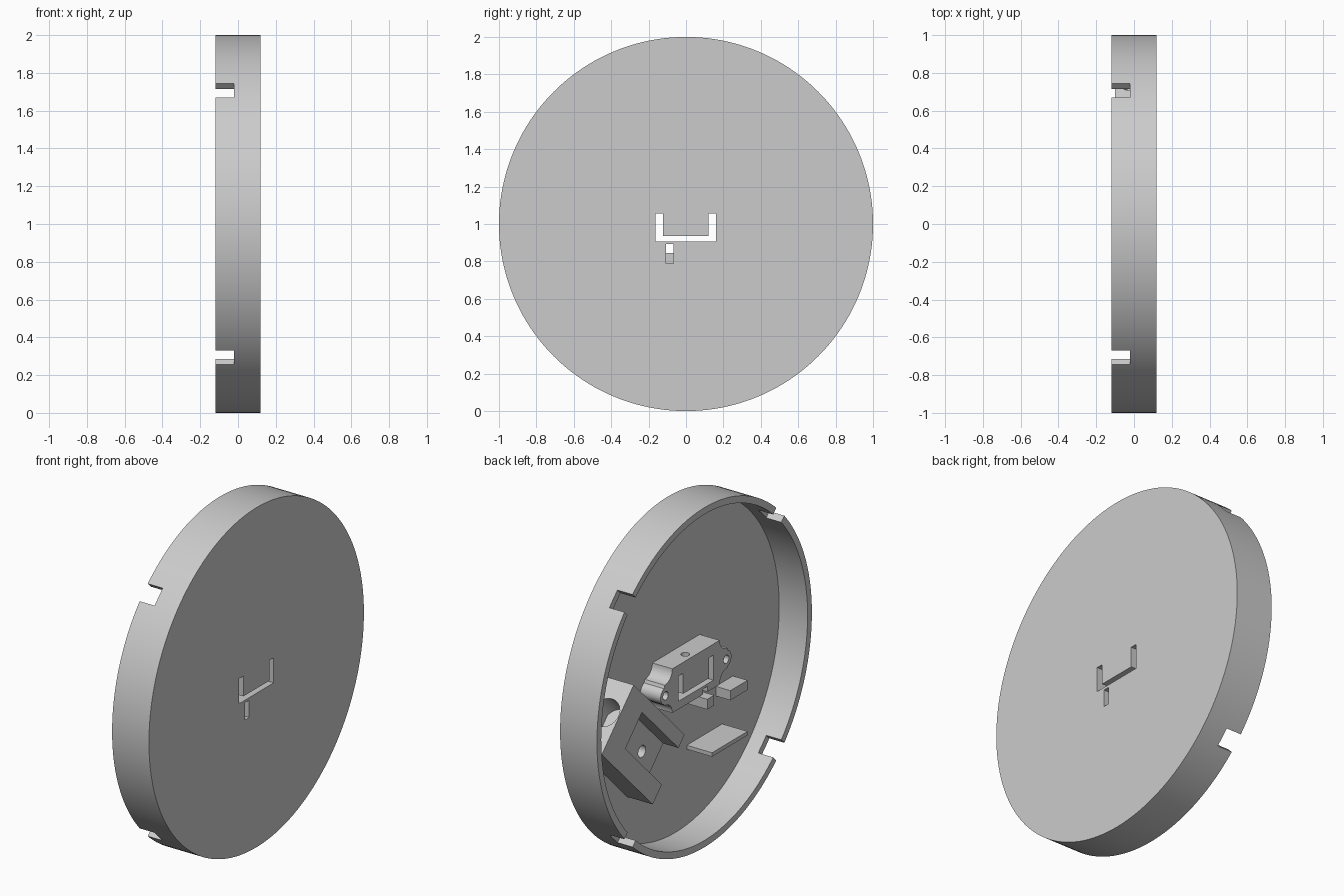
import bpy, bmesh, math
from mathutils import Matrix

if "Cube" in bpy.data.objects:
    bpy.data.objects.remove(bpy.data.objects["Cube"])

grey = bpy.data.materials.new("plain_grey")
grey.use_nodes = True
colour = (0.6, 0.6, 0.6, 1)
grey.diffuse_color = colour
grey.node_tree.nodes["Principled BSDF"].inputs["Base Color"].default_value = colour

FRONT, FLOOR, BACK = -0.12, 0.065, 0.12   # open rim, inner floor, closed face
ROOT = FLOOR + 0.01                       # inner parts sink slightly into the floor
CENTRE = 1.0


def prism(name, points, x0, x1, turn=0):
    """Extrude a (y, z) outline along x, turned about the disc axis."""
    bm = bmesh.new()
    face = bm.faces.new([bm.verts.new((x0, y, z)) for y, z in points])
    out = bmesh.ops.extrude_face_region(bm, geom=[face])["geom"]
    verts = [g for g in out if isinstance(g, bmesh.types.BMVert)]
    bmesh.ops.translate(bm, verts=verts, vec=(x1 - x0, 0, 0))
    bmesh.ops.recalc_face_normals(bm, faces=bm.faces)
    bm.transform(Matrix.Translation((0, 0, CENTRE)) @ Matrix.Rotation(turn, 4, 'X'))
    mesh = bpy.data.meshes.new(name)
    bm.to_mesh(mesh)
    bm.free()
    mesh.materials.append(grey)
    obj = bpy.data.objects.new(name, mesh)
    bpy.context.collection.objects.link(obj)
    return obj


def rect(y0, y1, z0, z1):
    return [(y0, z0), (y1, z0), (y1, z1), (y0, z1)]


def arc(y, z, r, start, end, n):
    angles = [math.radians(start + (end - start) * i / n) for i in range(n + 1)]
    return [(y + r * math.cos(a), z + r * math.sin(a)) for a in angles]


def circle(y, z, r, n=32):
    return arc(y, z, r, 0, 360, n)[:-1]


def drill(name, location, r, depth, rotation):
    bpy.ops.mesh.primitive_cylinder_add(vertices=32, radius=r, depth=depth,
                                        location=location, rotation=rotation)
    obj = bpy.context.object
    obj.name = name
    return obj


def cut(obj, cutters):
    """Subtract every cutter and keep the result as plain mesh."""
    for c in cutters:
        m = obj.modifiers.new("cut", 'BOOLEAN')
        m.object, m.operation, m.solver = c, 'DIFFERENCE', 'EXACT'
    bpy.context.view_layer.update()
    deps = bpy.context.evaluated_depsgraph_get()
    mesh = bpy.data.meshes.new_from_object(obj.evaluated_get(deps))
    obj.modifiers.clear()
    obj.data = mesh
    mesh.materials.clear()
    mesh.materials.append(grey)
    for p in mesh.polygons:
        p.material_index = 0


# Cutters shared by the shell and the port block
u_slot = prism("u_slot_cutter", [(-0.163, 0.055), (-0.163, -0.093), (0.161, -0.093), (0.161, 0.055),
                                 (0.12, 0.055), (0.12, -0.065), (-0.122, -0.065), (-0.122, 0.055)],
               -0.2, 0.2)
small_slot = prism("small_slot_cutter", rect(-0.107, -0.067, -0.21, -0.108), -0.2, 0.2)

# Round shell: disc, hollow and four rim notches on the diagonals
shell = prism("round_shell", circle(0, 0, 1, 160), FRONT, BACK)
hollow = prism("hollow_cutter", circle(0, 0, 0.96, 160), FRONT - 0.1, FLOOR)
notches = [prism("notch_cutter", rect(0.9, 1.1, -0.053, 0.053), FRONT - 0.1, -0.022,
                 math.radians(45 + 90 * i)) for i in range(4)]
cut(shell, [hollow, u_slot, small_slot] + notches)

# Port block: body with two eared sides joined by concave curves
side = [(0.2, -0.14)] + arc(0.29, -0.14, 0.07, 180, 90, 8)
side += arc(0.28, -0.015, 0.05, -70, 70, 10) + arc(0.29, 0.12, 0.07, 270, 180, 8) + [(0.2, 0.12)]
outline = side + [(-y, z) for y, z in reversed(side)]
port_block = prism("port_block", outline, -0.065, ROOT)
ear_holes = [prism("ear_hole_cutter", circle(s * 0.282, -0.015, 0.024), -0.2, FLOOR - 0.01)
             for s in (-1, 1)]
top_hole = drill("top_hole_cutter", (-0.015, 0.03, CENTRE + 0.12), 0.024, 0.09, (0, 0, 0))
cut(port_block, [u_slot, small_slot, top_hole] + ear_holes)

# Small posts and the shelf standing on the floor
prism("slot_post", rect(-0.118, -0.055, -0.215, -0.155), -0.1, ROOT)
prism("support_post", rect(-0.53, -0.37, -0.3, -0.243), -0.03, ROOT)
prism("shelf", rect(-0.43, -0.1, -0.51, -0.487), -0.1, ROOT)

# Diagonal holder: outline along the tangent and radius, then turned
TURN = math.radians(-45)


def holder_point(t, n):
    k = math.sqrt(0.5)
    return k * (t + n), CENTRE + k * (t - n)


holder = prism("diagonal_holder", rect(0.31, 0.73, -0.09, 0.58), -0.1, ROOT, TURN)
recess = prism("recess_cutter", rect(0.39, 0.61, -0.2, 0.39), -0.2, 0.0, TURN)
screw_hole = prism("screw_hole_cutter", circle(0.51, 0.07, 0.035), -0.2, FLOOR - 0.01, TURN)
y, z = holder_point(0.58, 0.5)
barrel = drill("barrel_cutter", (-0.012, y, z), 0.082, 0.3, (TURN, 0, 0))
cut(holder, [recess, screw_hole, barrel])

# Remove cutters and smooth the round surfaces
for obj in list(bpy.data.objects):
    if "_cutter" in obj.name:
        bpy.data.objects.remove(obj)
for obj in (shell, port_block, holder):
    bpy.ops.object.select_all(action='DESELECT')
    obj.select_set(True)
    bpy.context.view_layer.objects.active = obj
    bpy.ops.object.shade_smooth_by_angle(angle=math.radians(30))
